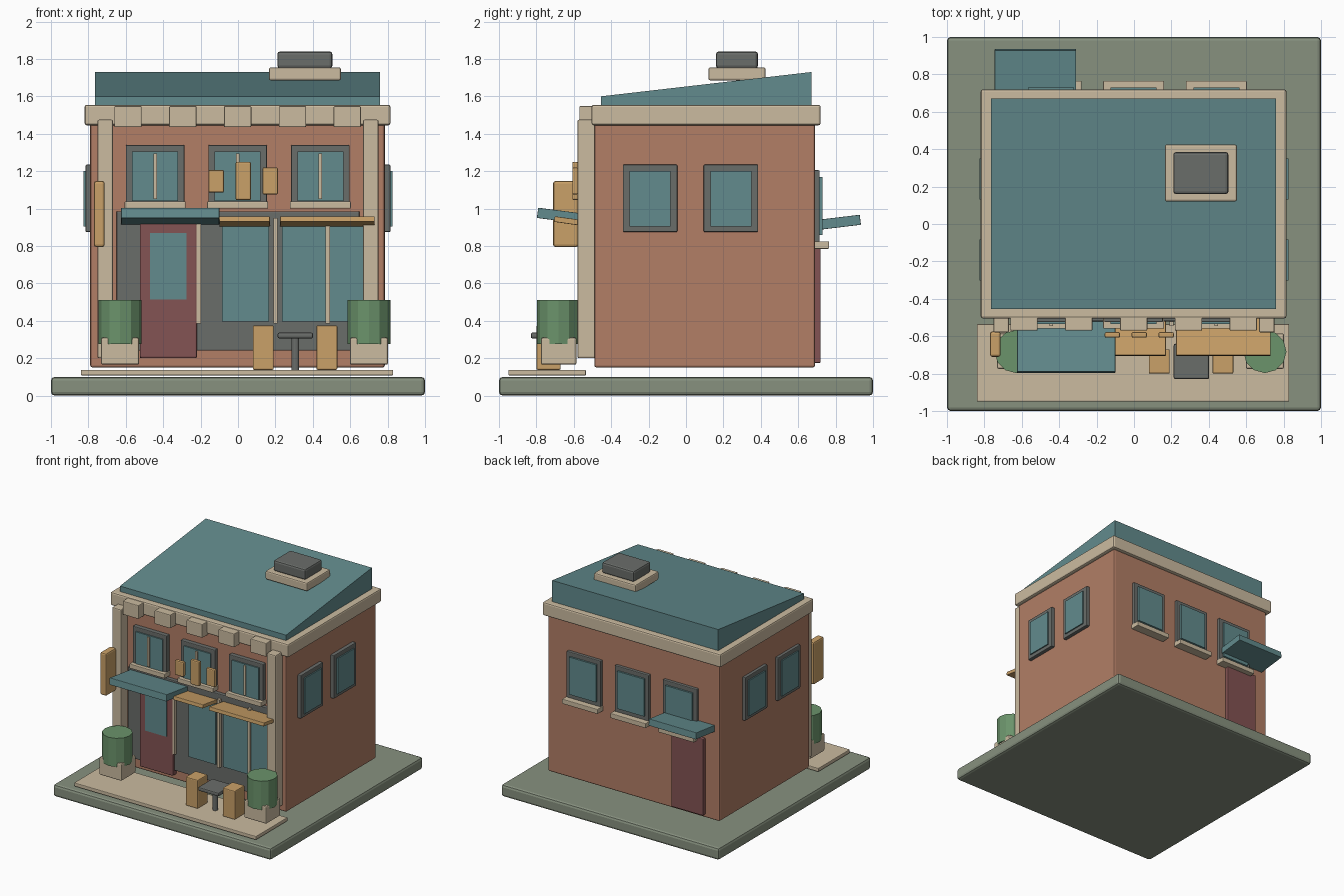
import bpy
import bmesh
from mathutils import Matrix, Vector

default_cube = bpy.data.objects.get("Cube")
if default_cube:
    bpy.data.objects.remove(default_cube, do_unlink=True)


def make_material(name, hex_code):
    """One flat colour, converted from a display hex code to linear values."""
    channels = [c / 255 for c in bytes.fromhex(hex_code)]
    linear = [((c + .055) / 1.055) ** 2.4 for c in channels] + [1]
    material = bpy.data.materials.new(name)
    material.use_nodes = True
    material.diffuse_color = linear
    material.node_tree.nodes["Principled BSDF"].inputs["Base Color"].default_value = linear
    return material


sage = make_material("sage ground", "87917F")
stone = make_material("pale stone", "CBBBA0")
brick = make_material("brick", "B27E66")
teal = make_material("teal", "628B8D")
grey = make_material("dark grey", "6A6D6A")
maroon = make_material("maroon door", "835353")
wood = make_material("warm wood", "CAA168")
leaf = make_material("leaf green", "6B936B")


def finish(name, bm, material, bevel):
    mesh = bpy.data.meshes.new(name)
    bm.to_mesh(mesh)
    bm.free()
    mesh.materials.append(material)
    part = bpy.data.objects.new(name, mesh)
    bpy.context.collection.objects.link(part)
    if bevel:
        modifier = part.modifiers.new("soft edges", "BEVEL")
        modifier.width = bevel
        modifier.segments = 2
    return part


def box(name, material, xs, ys, zs, bevel=0, tilt=0):
    """Box from its extents along each axis, optionally tilted about x."""
    bm = bmesh.new()
    bmesh.ops.create_cube(bm, size=1)
    spans = (xs, ys, zs)
    size = Vector([high - low for low, high in spans])
    bmesh.ops.scale(bm, vec=size, verts=bm.verts)
    part = finish(name, bm, material, bevel)
    part.location = [(low + high) / 2 for low, high in spans]
    part.rotation_euler.x = tilt
    return part


def cylinder(name, material, x, y, zs, radius, sides=12):
    bm = bmesh.new()
    bmesh.ops.create_cone(bm, cap_ends=True, segments=sides, radius1=radius,
                          radius2=radius, depth=zs[1] - zs[0],
                          matrix=Matrix.Translation((x, y, sum(zs) / 2)))
    return finish(name, bm, material, 0)


def around(middle, half):
    return middle - half, middle + half


# Ground slab, pavement and main walls
box("ground_slab", sage, (-1, 1), (-1, 1), (0, .1), .02)
box("pavement", stone, (-.84, .83), (-.95, -.535), (.108, .138), .005)
box("walls", brick, (-.79, .785), (-.49, .69), (.15, 1.5), .012)

# Cornice, its blocks and the corner pilasters
box("cornice", stone, (-.82, .815), (-.505, .72), (1.445, 1.555), .012)
for i in range(5):
    box(f"cornice_block_{i}", stone, around(-.588 + i * .293, .073),
        (-.57, -.49), (1.435, 1.548), .006)
for side, x in (("left", .71), ("right", -.71)):
    box(f"{side}_pilaster", stone, around(x, .042), (-.58, -.485), (.2, 1.475), .008)

# Sloping roof: a box whose top is raised toward the back
roof = box("sloping_roof", teal, (-.765, .76), (-.455, .67), (1.54, 1.6))
for vertex in roof.data.vertices:
    if vertex.co.z > 0 and vertex.co.y > 0:
        vertex.co.z += .13

# Roof vent
box("vent_base", stone, (.165, .55), (.12, .425), (1.685, 1.755), .01)
box("vent_cap", grey, (.21, .505), (.16, .385), (1.75, 1.84), .015)

# Upper front windows and back windows
for label, x in (("right", -.443), ("middle", -.002), ("left", .44)):
    wide, narrow = around(x, .157), around(x, .123)
    box(f"front_frame_{label}", grey, wide, (-.525, -.48), (1.005, 1.34), .006)
    box(f"front_glass_{label}", teal, narrow, (-.535, -.5), (1.04, 1.305))
    box(f"front_mullion_{label}", stone, around(x, .009), (-.545, -.5), (1.05, 1.295))
    box(f"front_sill_{label}", stone, around(x, .163), (-.56, -.48), (1, 1.038), .005)
    box(f"back_frame_{label}", grey, wide, (.68, .715), (.82, 1.205), .006)
    box(f"back_glass_{label}", teal, narrow, (.7, .73), (.86, 1.17))
    box(f"back_sill_{label}", stone, around(x, .163), (.68, .765), (.785, .825), .005)

# Side windows, mirrored across the building
for side, sign in (("left", 1), ("right", -1)):
    for label, y in (("front", -.192), ("back", .24)):
        frame_x = sorted((sign * .77, sign * .815))
        glass_x = sorted((sign * .79, sign * .825))
        box(f"{side}_{label}_frame", grey, frame_x, around(y, .146), (.875, 1.235), .006)
        box(f"{side}_{label}_glass", teal, glass_x, around(y, .11), (.905, 1.2))

# Shopfront with display windows, mullions and door
box("shopfront_panel", grey, (-.65, .65), (-.52, -.48), (.24, .985), .006)
box("small_display_glass", teal, (-.085, .165), (-.53, -.5), (.395, .93))
box("large_display_glass", teal, (.235, .67), (-.53, -.5), (.395, .93))
for i, x in enumerate((-.21, .2, .48)):
    box(f"shopfront_mullion_{i}", stone, around(x, .011), (-.545, -.5), (.385, .95))
box("front_door", maroon, (-.525, -.22), (-.54, -.48), (.2, .925), .008)
box("front_door_glass", teal, (-.47, -.275), (-.547, -.53), (.515, .87))
box("back_door", maroon, (-.66, -.37), (.68, .72), (.175, .81), .006)

# Awnings, each rising away from the wall
box("door_awning", teal, (-.625, -.1), (-.795, -.49), (.93, .985), .003, -.13)
box("small_awning", wood, (-.1, .17), (-.705, -.49), (.914, .944), .004, -.14)
box("large_awning", wood, (.225, .73), (-.705, -.49), (.914, .944), .004, -.14)
box("back_awning", teal, (-.745, -.31), (.68, .933), (.898, .952), .003, .12)

# Hanging sign and the three blank plaques
box("hanging_sign", wood, (-.77, -.713), (-.71, -.575), (.795, 1.147), .012)
for i, (x, low, high) in enumerate(((-.116, 1.085, 1.207), (.028, 1.045, 1.25),
                                    (.172, 1.075, 1.22))):
    box(f"plaque_{i}", wood, around(x, .041), (-.608, -.578), (low, high), .008)

# Planters with clipped shrubs
for side, x in (("left", .7), ("right", -.63)):
    box(f"{side}_planter", stone, around(x, .102), around(-.68, .095), (.165, .31), .01)
    cylinder(f"{side}_shrub", leaf, x, -.682, (.275, .512), .115)

# Table and two chairs
for side, x in (("left", .475), ("right", .135)):
    box(f"{side}_chair", wood, around(x, .056), around(-.735, .065), (.138, .375), .007)
box("table_top", grey, around(.307, .095), around(-.735, .095), (.305, .337), .01)
cylinder("table_leg", grey, .307, -.735, (.138, .31), .02)
